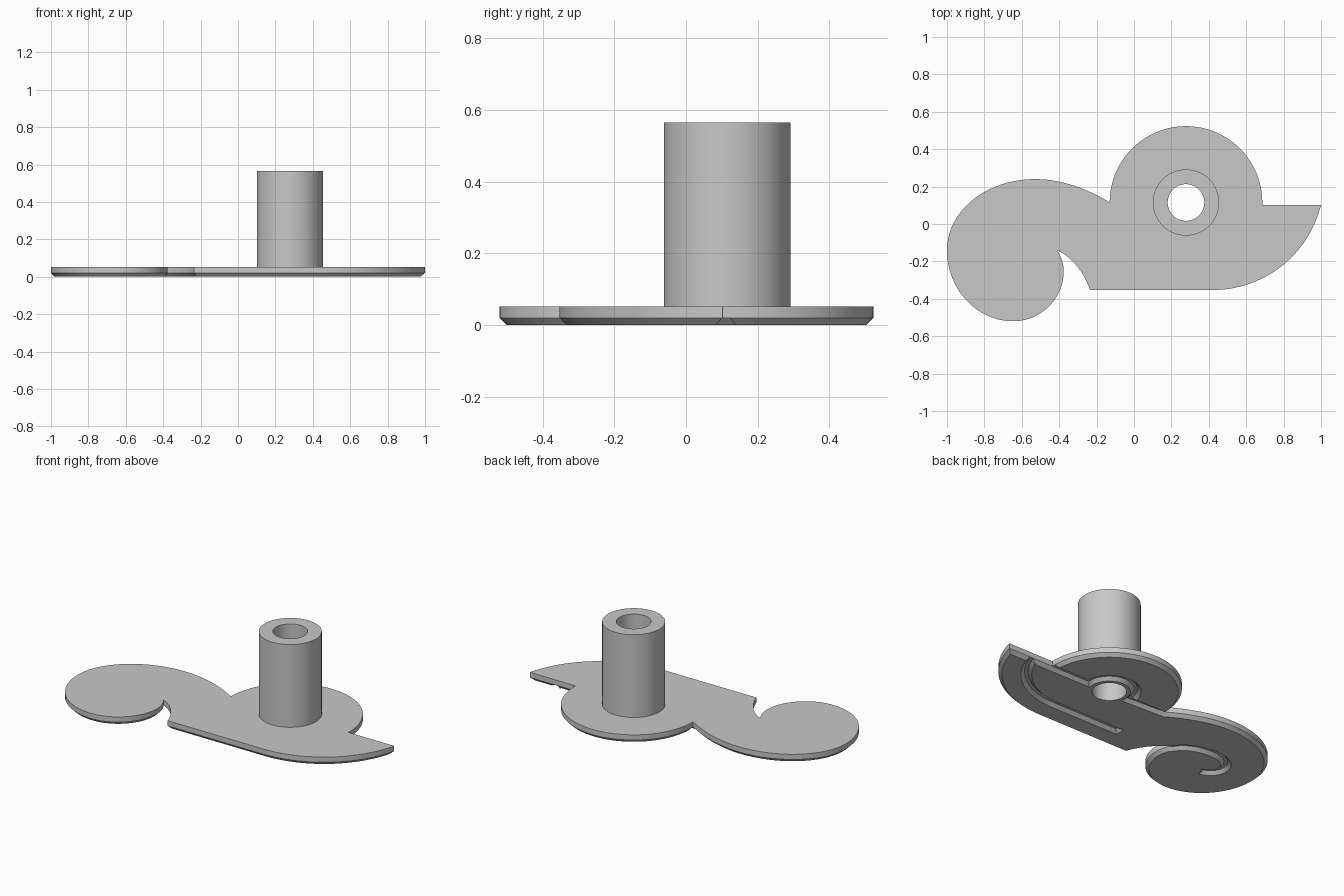
import bpy, bmesh
from math import pi, sin, cos, hypot

cube = bpy.data.objects.get("Cube")
if cube:
    bpy.data.objects.remove(cube)

HUB = (0.278, 0.115)      # axis of post and bore
BELLY = (0.42, 0.244)     # centre of the belly curve
BORE, POST, HEAD = 0.098, 0.177, 0.408
BEVEL, THICK, TOP = 0.02, 0.052, 0.565

grey = bpy.data.materials.new("plain_grey")
grey.use_nodes = True
grey.diffuse_color = (0.58, 0.58, 0.58, 1)
grey.node_tree.nodes["Principled BSDF"].inputs["Base Color"].default_value = (0.58, 0.58, 0.58, 1)


def arc(c, r, a0, a1, n):
    return [(c[0] + r * cos(a0 + (a1 - a0) * i / n),
             c[1] + r * sin(a0 + (a1 - a0) * i / n)) for i in range(n + 1)]


def circle(r):
    return arc(HUB, r, 0, 2 * pi, 64)[:-1]


def bezier(a, b, c, d, n=20):
    pts = []
    for i in range(n + 1):
        t = i / n
        w = ((1 - t) ** 3, 3 * t * (1 - t) ** 2, 3 * t * t * (1 - t), t ** 3)
        pts.append(tuple(sum(k * p[j] for k, p in zip(w, (a, b, c, d))) for j in (0, 1)))
    return pts


def join(*pieces):
    """Chain pieces into one path, skipping points that nearly repeat."""
    out = []
    for piece in pieces:
        for p in piece:
            if not out or hypot(p[0] - out[-1][0], p[1] - out[-1][1]) > 0.004:
                out.append(p)
    return out


def offset(pts, dist, closed=True):
    """Shift a path to its left by dist, with limited mitres."""
    out, n = [], len(pts)
    for i, p in enumerate(pts):
        a = pts[i - 1] if closed or i else p
        b = pts[(i + 1) % n] if closed or i < n - 1 else p
        normals = []
        for u, v in ((a, p), (p, b)):
            length = hypot(v[0] - u[0], v[1] - u[1])
            if length > 1e-6:
                normals.append((-(v[1] - u[1]) / length, (v[0] - u[0]) / length))
        n0, n1 = normals[0], normals[-1]
        k = dist / max(0.3, 1 + n0[0] * n1[0] + n0[1] * n1[1])
        out.append((p[0] + k * (n0[0] + n1[0]), p[1] + k * (n0[1] + n1[1])))
    return out


def build(name, rings, caps=(), bored=False):
    """Join (path, height) rings with walls; caps are (ring number, facing up or down)."""
    bm = bmesh.new()
    loops = [[bm.verts.new((x, y, z)) for x, y in path] for path, z in rings]
    for lo, hi in zip(loops, loops[1:]):
        for i in range(len(lo)):
            j = (i + 1) % len(lo)
            bm.faces.new((lo[i], lo[j], hi[j], hi[i]))
    for ring, facing in caps:
        borders = [loops[ring]]
        if bored:
            borders.append([bm.verts.new((x, y, rings[ring][1])) for x, y in circle(BORE)])
        edges = []
        for border in borders:
            for a, b in zip(border, border[1:] + border[:1]):
                edges.append(bm.edges.get((a, b)) or bm.edges.new((a, b)))
        fill = bmesh.ops.triangle_fill(bm, edges=edges, use_beauty=True, normal=(0, 0, facing))
        for f in fill["geom"]:
            if isinstance(f, bmesh.types.BMFace):
                f.normal_update()
                if f.normal.z * facing < 0:
                    f.normal_flip()
    mesh = bpy.data.meshes.new(name)
    bm.to_mesh(mesh)
    bm.free()
    mesh.materials.append(grey)
    obj = bpy.data.objects.new(name, mesh)
    bpy.context.collection.objects.link(obj)
    bpy.ops.object.select_all(action='DESELECT')
    obj.select_set(True)
    bpy.context.view_layer.objects.active = obj
    bpy.ops.object.shade_smooth_by_angle(angle=0.5)


# Shared outline pieces, anticlockwise
tail = join(
    bezier((-0.13, 0.115), (-0.25, 0.19), (-0.39, 0.24), (-0.53, 0.24)),
    bezier((-0.53, 0.24), (-0.79, 0.24), (-1, 0.07), (-1, -0.14)),
    bezier((-1, -0.14), (-1, -0.35), (-0.84, -0.52), (-0.645, -0.52)),
    bezier((-0.645, -0.52), (-0.5, -0.52), (-0.376, -0.4), (-0.376, -0.255)),
    bezier((-0.376, -0.255), (-0.376, -0.21), (-0.39, -0.175), (-0.41, -0.142), 8))
notch = bezier((-0.41, -0.142), (-0.34, -0.17), (-0.27, -0.25), (-0.235, -0.353), 12)
belly = arc(BELLY, 0.597, -pi / 2, -0.24, 32)

# Upper plate
outline = join(arc(HUB, HEAD, -0.03, pi, 64), tail, notch, belly)
build("upper_plate", [(outline, BEVEL), (outline, THICK)], [(0, -1), (1, 1)], bored=True)

# Lower body: grooves enter it as narrow inlets
curl = join(bezier((-0.41, -0.142), (-0.45, -0.07), (-0.55, -0.045), (-0.63, -0.045), 14),
            bezier((-0.63, -0.045), (-0.79, -0.045), (-0.82, -0.2), (-0.71, -0.235), 16))
body = join(
    tail[:-2],
    offset(curl, 0.01, closed=False), offset(curl, -0.01, closed=False)[::-1],
    notch[1:], belly,
    arc(BELLY, 0.45, -0.32, -pi / 2, 32), [(-0.04, -0.206), (-0.04, -0.186)],
    arc(BELLY, 0.43, -pi / 2, -0.337, 32),
    arc(HUB, 0.14, -0.093, pi + 0.093, 32))
build("lower_body", [(offset(body, BEVEL), 0), (body, BEVEL)], [(0, -1)], bored=True)

# Lower head: half disc standing clear of the collar
head = join(arc(HUB, HEAD, 0.017, pi - 0.017, 64), arc(HUB, 0.16, pi - 0.044, 0.044, 32))
build("lower_head", [(offset(head, BEVEL), 0), (head, BEVEL)], [(0, -1)])

# Hollow post, its bore running through the plate
build("post", [(circle(POST), THICK), (circle(POST), TOP), (circle(BORE), TOP), (circle(BORE), 0)])
